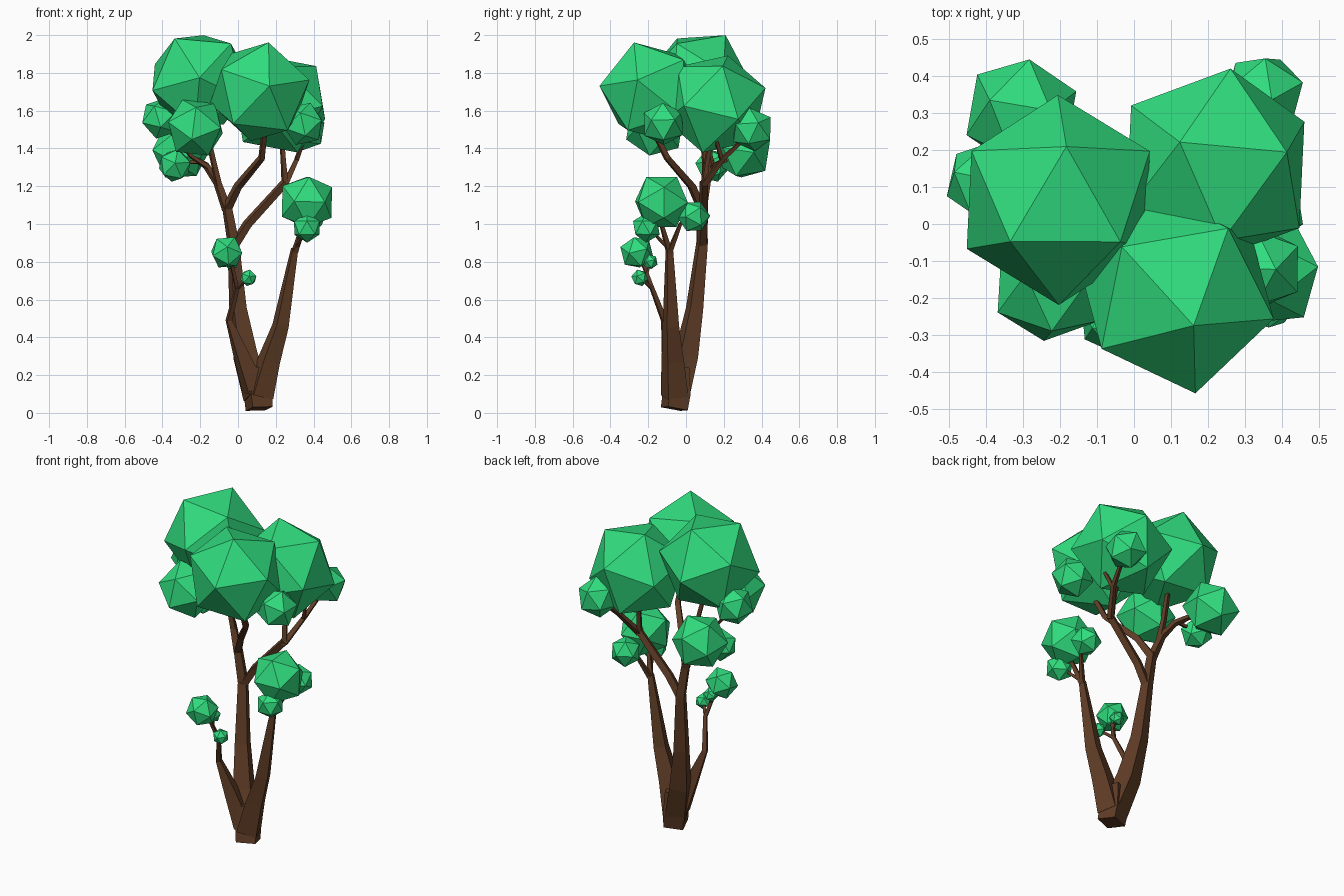
import bpy, bmesh, math, random
from mathutils import Vector, Matrix

random.seed(4)


def material(name, rgb):
    m = bpy.data.materials.new(name)
    m.diffuse_color = (*rgb, 1)
    return m


BARK = material("bark brown", (0.115, 0.046, 0.019))
LEAF = material("leaf green", (0.030, 0.72, 0.21))


def finish(bm, name, mat):
    bmesh.ops.recalc_face_normals(bm, faces=bm.faces)
    me = bpy.data.meshes.new(name)
    bm.to_mesh(me)
    bm.free()
    me.materials.append(mat)
    ob = bpy.data.objects.new(name, me)
    bpy.context.collection.objects.link(ob)


def frame(a, b):
    """Orthonormal frame from two directions."""
    a = Vector(a).normalized()
    c = a.cross(Vector(b)).normalized()
    return Matrix((a, c.cross(a), c)).transposed()


def leaf_clump(name, centre, r, aim=None):
    """Icosahedron; aim gives the directions of two neighbouring corners."""
    bm = bmesh.new()
    bmesh.ops.create_icosphere(bm, subdivisions=1, radius=r)
    bm.verts.ensure_lookup_table()
    v0 = bm.verts[0]
    v1 = v0.link_edges[0].other_vert(v0)
    if aim is None:
        ax = Vector((random.uniform(-1, 1), random.uniform(-1, 1), 1))
        rot = Matrix.Rotation(random.uniform(0, 6), 3, ax)
    else:
        rot = frame(*aim) @ frame(v0.co, v1.co).transposed()
    for v in bm.verts:
        v.co = rot @ v.co + Vector(centre)
    finish(bm, name, LEAF)


def branch(name, pts):
    """Square tapered limb through (x, y, z, half width) points."""
    bm = bmesh.new()
    rings = []
    P = [Vector(p[:3]) for p in pts]
    for i, p in enumerate(P):
        d = (P[min(i + 1, len(P) - 1)] - P[max(i - 1, 0)]).normalized()
        x = Vector((0.94, 0.34, 0))
        x = (x - d * x.dot(d)).normalized()
        y = d.cross(x)
        h = pts[i][3]
        rings.append([bm.verts.new(p + x * (h * sx) + y * (h * sy))
                      for sx, sy in ((-1, -1), (1, -1), (1, 1), (-1, 1))])
    for a, b in zip(rings, rings[1:]):
        for k in range(4):
            bm.faces.new((a[k], a[(k + 1) % 4], b[(k + 1) % 4], b[k]))
    bm.faces.new(rings[0][::-1])
    bm.faces.new(rings[-1])
    finish(bm, name, BARK)


# Trunk base and the two main stems
branch("trunk_base", [(.112, -.062, .022, .056), (.105, -.05, .10, .058), (.10, -.045, .24, .05)])
branch("left_stem", [(.10, -.055, .09, .057), (.04, .0, .3, .05), (.0, .045, .55, .036),
                     (-.025, .085, .9, .024), (-.06, .085, 1.1, .02)])
branch("right_stem", [(.115, -.06, .09, .057), (.165, -.07, .28, .046), (.225, -.08, .46, .034),
                      (.30, -.088, .87, .015)])

# Right stem twigs
branch("right_twig_a", [(.30, -.088, .85, .014), (.345, -.13, 1.0, .009), (.36, -.13, 1.08, .008)])
branch("right_twig_b", [(.30, -.088, .85, .013), (.36, -.03, 1.0, .008), (.38, .03, 1.03, .007)])
branch("right_twig_c", [(.305, -.09, .87, .009), (.36, -.2, .98, .006)])

# Low front twig
branch("front_twig", [(.085, -.06, .12, .05), (.02, -.085, .3, .034), (-.048, -.115, .49, .014),
                      (-.005, -.18, .66, .010), (-.03, -.22, .77, .008), (-.05, -.25, .83, .007)])
branch("front_twig_side_a", [(-.005, -.18, .66, .009), (.05, -.24, .715, .006)])
branch("front_twig_side_b", [(-.02, -.21, .73, .007), (-.035, -.19, .8, .005)])

# Limb reaching to the right and its forks
branch("right_limb", [(-.025, .082, .88, .02), (.05, .09, 1.0, .019), (.25, .095, 1.22, .017)])
branch("right_limb_fork_a", [(.25, .095, 1.2, .015), (.24, .11, 1.33, .011), (.23, .14, 1.48, .01)])
branch("right_limb_fork_b", [(.25, .095, 1.21, .015), (.315, .2, 1.35, .011), (.35, .33, 1.47, .008)])
branch("right_limb_fork_c", [(.31, .19, 1.34, .010), (.345, .16, 1.44, .008)])

# Limb reaching to the front and the left crown forks
branch("front_limb", [(-.06, .085, 1.08, .02), (.0, .03, 1.2, .017), (.125, -.1, 1.35, .014),
                      (.14, -.17, 1.49, .012)])
branch("left_limb", [(-.06, .085, 1.08, .02), (-.11, .11, 1.22, .016), (-.17, .15, 1.31, .013),
                     (-.29, .29, 1.38, .009)])
branch("left_limb_fork_a", [(-.10, .10, 1.2, .014), (-.13, .10, 1.33, .012), (-.18, .08, 1.55, .01)])
branch("left_limb_fork_b", [(-.16, .14, 1.3, .012), (-.25, .13, 1.36, .008), (-.40, .12, 1.54, .007)])
branch("left_limb_fork_d", [(-.20, .14, 1.33, .009), (-.32, .14, 1.32, .006)])

# Three big crown clumps, oriented
leaf_clump("crown_left", (-.205, .065, 1.755), .285, ((.022, .145, .245), (.165, -.105, .205)))
leaf_clump("crown_front", (.115, -.185, 1.70), .28, ((.05, -.267, .03), (.045, -.08, .263)))
leaf_clump("crown_right", (.22, .155, 1.635), .282, ((.196, .04, .203), (-.104, .067, .256)))

# Right-hand clump, oriented
leaf_clump("leaf_clump_right", (.365, -.13, 1.117), .155, ((.137, .015, .08), (.095, -.12, 0)))

# Smaller leaf clumps: x, y, z, radius
for i, (x, y, z, r) in enumerate([
        (-.225, -.165, 1.51, .165), (-.305, .30, 1.385, .16), (-.405, .115, 1.56, .112),
        (-.335, .14, 1.31, .092), (.35, .35, 1.50, .118), (.345, -.12, 1.53, .118),
        (.365, -.21, .98, .079), (.38, .04, 1.04, .088),
        (-.06, -.26, .85, .092), (.055, -.245, .715, .046), (-.035, -.19, .80, .042)]):
    leaf_clump("leaf_clump_%d" % (i + 1), (x, y, z), r)
